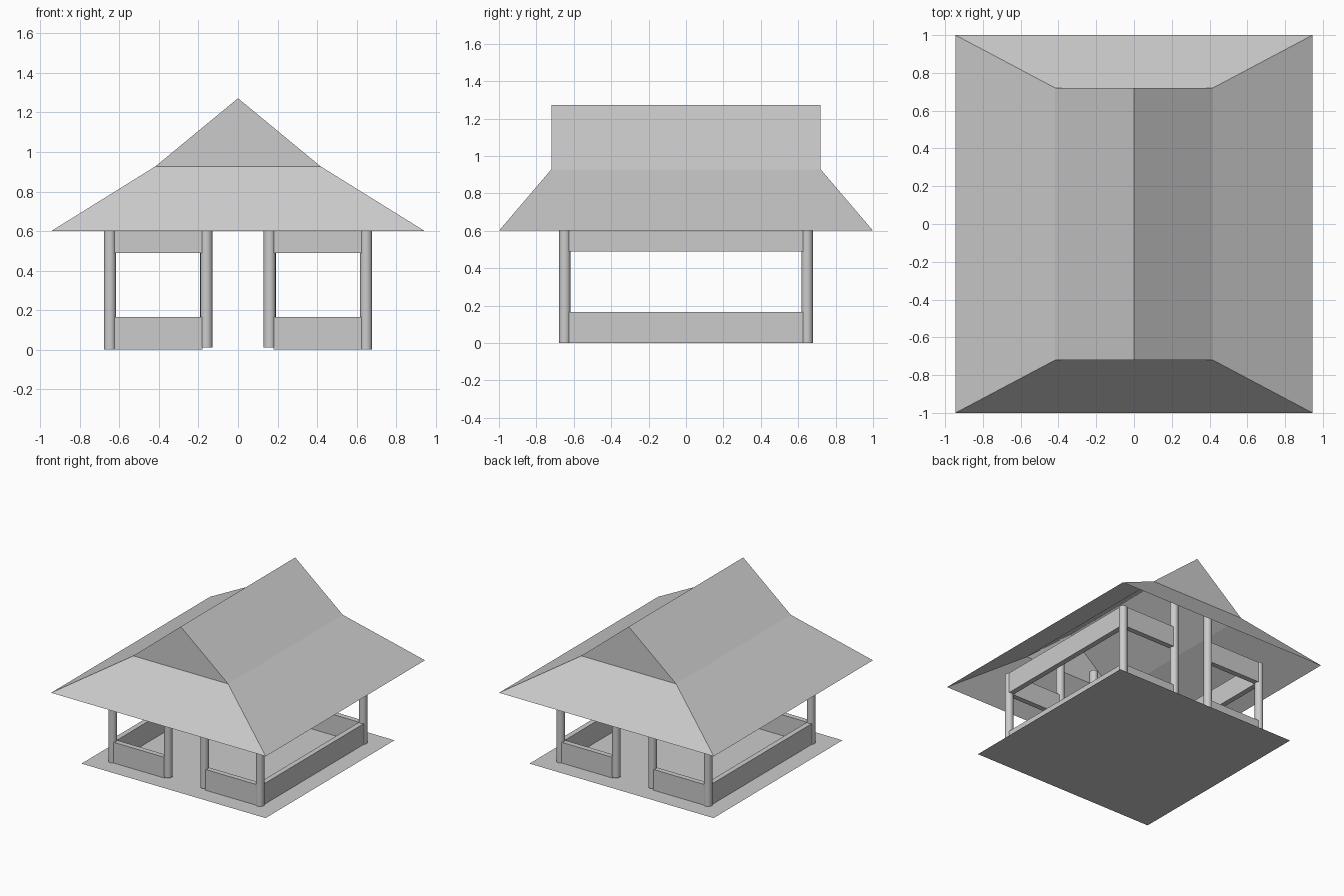
import bpy, bmesh

if "Cube" in bpy.data.objects:
    bpy.data.objects.remove(bpy.data.objects["Cube"])


def make_object(name, verts, faces):
    mesh = bpy.data.meshes.new(name)
    mesh.from_pydata(verts, [], faces)
    bm = bmesh.new()
    bm.from_mesh(mesh)
    bmesh.ops.recalc_face_normals(bm, faces=bm.faces)
    bm.to_mesh(mesh)
    bm.free()
    ob = bpy.data.objects.new(name, mesh)
    bpy.context.collection.objects.link(ob)
    return ob


def rect(x, y, z):
    return [(-x, -y, z), (x, -y, z), (x, y, z), (-x, y, z)]


def box(name, center, size):
    bpy.ops.mesh.primitive_cube_add(size=1, location=center)
    ob = bpy.context.object
    ob.name = name
    ob.scale = size
    bpy.ops.object.transform_apply(location=False, rotation=False, scale=True)


def post(name, x, y, z0, z1, r=0.031):
    bpy.ops.mesh.primitive_cylinder_add(vertices=16, radius=r, depth=z1 - z0,
                                        location=(x, y, (z0 + z1) / 2))
    bpy.context.object.name = name
    bpy.ops.object.shade_smooth_by_angle()


# Thin floor slab
make_object("floor", rect(0.81, 0.81, 0), [(0, 1, 2, 3)])

# Open-bottomed roof: flared skirt, steeper upper slopes and two gable ends
roof_verts = rect(0.945, 1.0, 0.6) + rect(0.417, 0.72, 0.928) \
    + [(0, -0.72, 1.272), (0, 0.72, 1.272)]
roof_faces = [(i, (i + 1) % 4, 4 + (i + 1) % 4, 4 + i) for i in range(4)]
roof_faces += [(4, 5, 8), (6, 7, 9), (5, 6, 9, 8), (7, 4, 8, 9)]
make_object("roof", roof_verts, roof_faces)

# Posts: short corner posts, taller posts flanking each doorway
P = 0.648
for sx in (-1, 1):
    for sy in (-1, 1):
        post("corner_post", sx * P, sy * P, 0, 0.655)
        post("doorway_post", sx * 0.16, sy * P, 0.012, 0.98)

# Low walls and matching top beams
T = 0.042
for name, z0, z1 in (("low_wall", 0, 0.165), ("top_beam", 0.49, 0.655)):
    zc, h = (z0 + z1) / 2, z1 - z0
    for s in (-1, 1):
        box("side_" + name, (s * P, 0, zc), (T, 2 * P, h))
        for t in (-1, 1):
            box("end_" + name, (s * (0.18 + P) / 2, t * P, zc), (P - 0.18, T, h))
